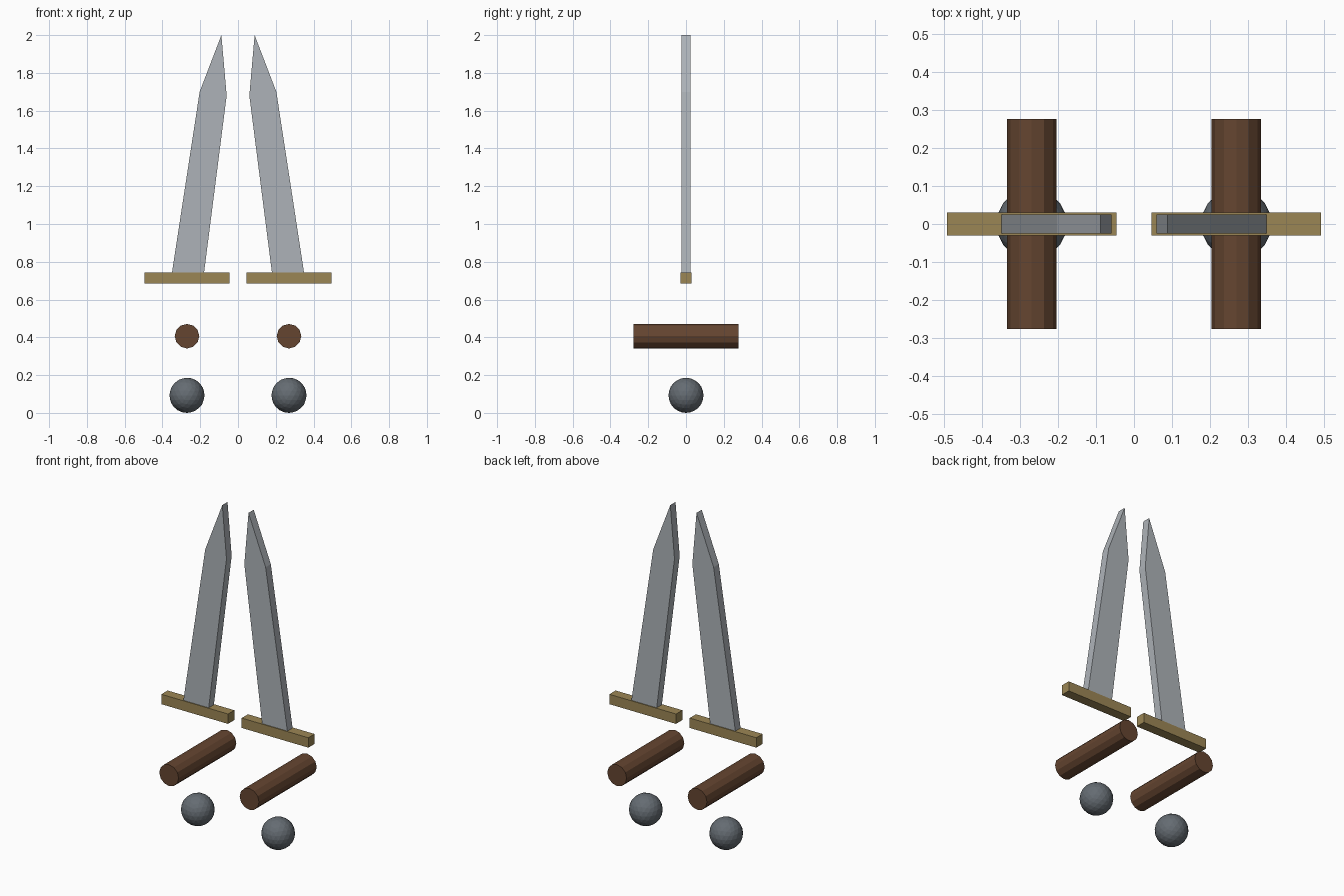
import bpy, bmesh
from math import pi
from mathutils import Matrix

if "Cube" in bpy.data.objects:
    bpy.data.objects.remove(bpy.data.objects["Cube"])


def material(name, rgb):
    m = bpy.data.materials.new(name)
    m.diffuse_color = (*rgb, 1)
    m.use_nodes = True
    m.node_tree.nodes["Principled BSDF"].inputs["Base Color"].default_value = m.diffuse_color
    return m


STEEL = material("steel", (0.42, 0.45, 0.48))
BRASS = material("brass", (0.33, 0.24, 0.09))
WOOD = material("wood", (0.13, 0.06, 0.03))
IRON = material("iron", (0.13, 0.15, 0.17))
CX = 0.27  # sword axis distance from centre


def add(name, bm, mat):
    bmesh.ops.recalc_face_normals(bm, faces=bm.faces)
    mesh = bpy.data.meshes.new(name)
    bm.to_mesh(mesh)
    bm.free()
    mesh.materials.append(mat)
    ob = bpy.data.objects.new(name, mesh)
    bpy.context.collection.objects.link(ob)


def blade(name, side):
    # leaning profile in x-z, extruded through its thickness
    profile = [(0.18, 0.74), (0.35, 0.74), (0.203, 1.70), (0.088, 2.0), (0.06, 1.68)]
    bm = bmesh.new()
    face = bm.faces.new([bm.verts.new((side * x, -0.025, z)) for x, z in profile])
    out = bmesh.ops.extrude_face_region(bm, geom=[face])
    verts = [v for v in out["geom"] if isinstance(v, bmesh.types.BMVert)]
    bmesh.ops.translate(bm, verts=verts, vec=(0, 0.05, 0))
    add(name, bm, STEEL)


for side, label in ((-1, "left"), (1, "right")):
    x = side * CX

    blade(label + "_blade", side)

    # crossguard bar
    bm = bmesh.new()
    bmesh.ops.create_cube(bm, size=1, matrix=Matrix.Translation((x, 0, 0.714))
                          @ Matrix.Diagonal((0.448, 0.06, 0.06, 1)))
    add(label + "_guard", bm, BRASS)

    # grip lying along y
    bm = bmesh.new()
    bmesh.ops.create_cone(bm, cap_ends=True, segments=12, radius1=0.065, radius2=0.065,
                          depth=0.554, matrix=Matrix.Translation((x, 0, 0.406))
                          @ Matrix.Rotation(pi / 2, 4, 'X'))
    add(label + "_grip", bm, WOOD)

    # faceted ball pommel
    bm = bmesh.new()
    bmesh.ops.create_icosphere(bm, subdivisions=3, radius=0.093,
                               matrix=Matrix.Translation((x, 0, 0.093)))
    add(label + "_pommel", bm, IRON)
